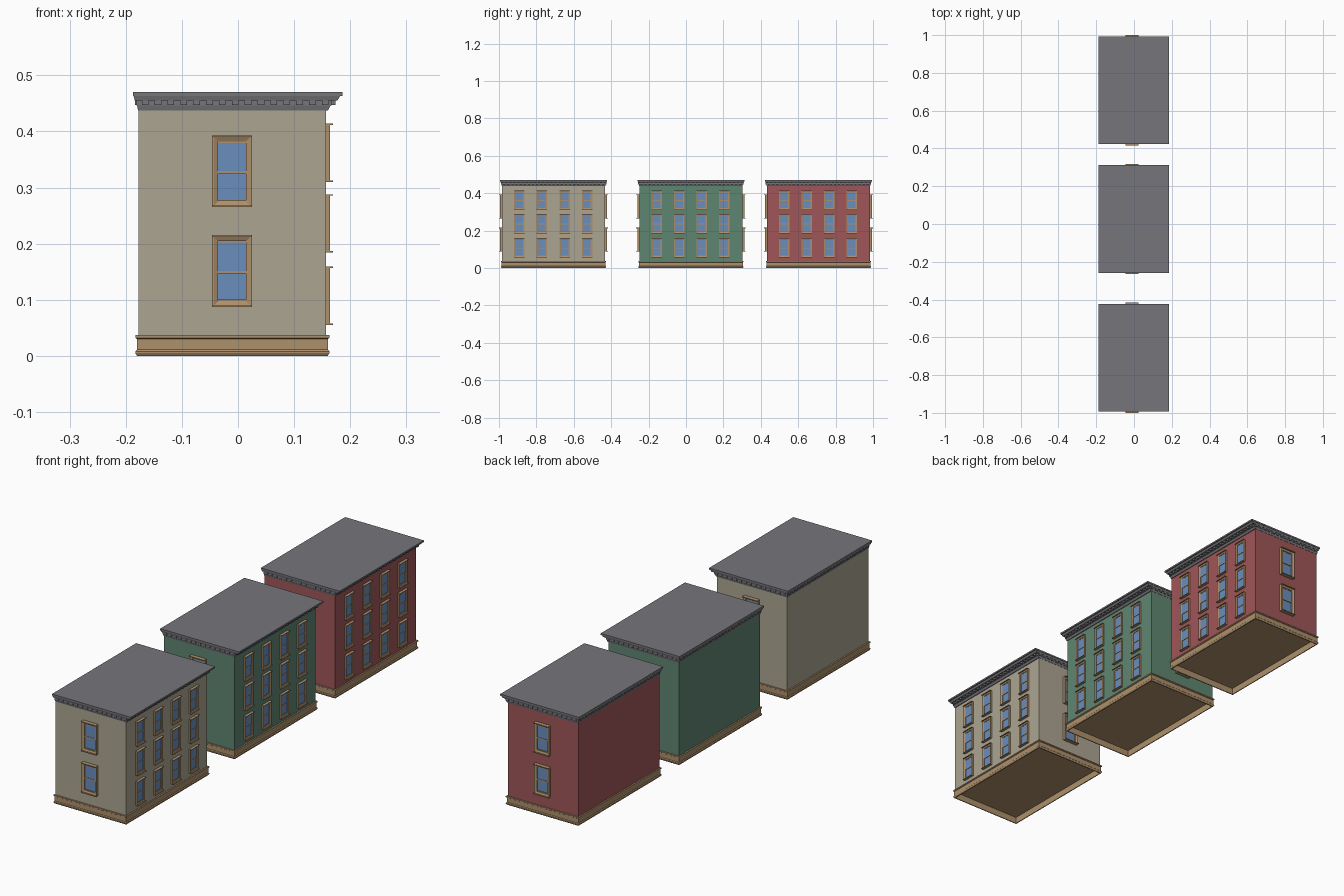
import bpy, bmesh
from mathutils import Matrix, Vector

if "Cube" in bpy.data.objects:
    bpy.data.objects.remove(bpy.data.objects["Cube"])


def material(name, r, g, b):
    lin = [((c / 255 + 0.055) / 1.055) ** 2.4 for c in (r, g, b)]
    m = bpy.data.materials.new(name)
    m.diffuse_color = (*lin, 1)
    m.use_nodes = True
    m.node_tree.nodes["Principled BSDF"].inputs["Base Color"].default_value = m.diffuse_color
    return m


CREAM = material("cream_wall", 172, 165, 145)
GREEN = material("green_wall", 95, 134, 113)
RED = material("red_wall", 160, 86, 88)
ROOF = material("roof_grey", 118, 117, 122)
TAN = material("tan_trim", 174, 144, 108)
GLASS = material("window_blue", 106, 143, 190)


def loft(bm, loops, cap_start=False, cap_end=False, mat=Matrix(), idx=0):
    """Skin a stack of rectangles (x0, x1, y0, y1, z)."""
    rings = [[bm.verts.new(mat @ Vector(p)) for p in
              ((x0, y0, z), (x1, y0, z), (x1, y1, z), (x0, y1, z))]
             for x0, x1, y0, y1, z in loops]
    for a, b in zip(rings, rings[1:]):
        for i in range(4):
            j = (i + 1) % 4
            bm.faces.new((a[i], a[j], b[j], b[i])).material_index = idx
    if cap_start:
        bm.faces.new(rings[0][::-1]).material_index = idx
    if cap_end:
        bm.faces.new(rings[-1]).material_index = idx


def box(bm, x0, x1, y0, y1, z0, z1, mat=Matrix(), idx=0):
    loft(bm, [(x0, x1, y0, y1, z0), (x0, x1, y0, y1, z1)], True, True, mat, idx)


def finish(bm, name, mats, y):
    me = bpy.data.meshes.new(name)
    bm.to_mesh(me)
    bm.free()
    for m in mats:
        me.materials.append(m)
    ob = bpy.data.objects.new(name, me)
    ob.location.y = y
    bpy.context.collection.objects.link(ob)


# wall extents of one building
X0, X1, Y, = -0.177, 0.157, 0.275


def grow(o, r, z):
    return (X0 - o, X1 + r, -Y - o, Y + o, z)


def facing(u, n, origin):
    """Matrix taking (across, up, out) to a wall."""
    u, n = Vector(u), Vector(n)
    m = Matrix((u, (0, 0, 1), n)).transposed().to_4x4()
    m.translation = Vector(origin)
    return m


def window(bm, m, w, h, out, cap):
    a, b, t = w / 2, h / 2, w * 0.15
    s = t * 0.3

    def r(i, z):
        return (-a + i, a - i, -b + i, b - i, z)
    # moulded casing, sloping inward
    loft(bm, [r(0, -0.001), r(0, out), r(s, out), r(t, out * 0.7), r(t, 0.0005)], mat=m)
    # head and sill lips
    for v in (b - s, -b):
        box(bm, -a, a, v, v + s, 0, cap, m)
    # glass, lower sash set back, and meeting rail
    g = a - t
    box(bm, -g, g, 0, b - t, 0, out * 0.35, m, 1)
    box(bm, -g, g, -b + t, 0, 0, out * 0.2, m, 1)
    box(bm, -g, g, -0.035 * h, 0.005 * h, 0, out * 0.5, m)
    # bottom and top sash rails
    for v in (-b + t, b - t - 0.02 * h):
        box(bm, -g, g, v, v + 0.02 * h, 0, out * 0.45, m)


def building(colour, wall, y):
    # walls
    bm = bmesh.new()
    loft(bm, [grow(0, 0, 0.03), grow(0, 0, 0.445)], True, True)
    finish(bm, colour + "_walls", [wall], y)

    # plinth: hollow underneath, with rounded foot and ledge
    bm = bmesh.new()
    loft(bm, [grow(-0.001, -0.001, 0.028), grow(-0.001, -0.001, 0), grow(0.003, 0.003, 0),
              grow(0.006, 0.006, 0.005), grow(0.006, 0.006, 0.008), grow(0.003, 0.003, 0.011),
              grow(0.003, 0.003, 0.030), grow(0.006, 0.006, 0.032), grow(0.006, 0.006, 0.037),
              grow(-0.001, -0.001, 0.037)], True)
    finish(bm, colour + "_plinth", [TAN], y)

    # stepped cornice and flat roof
    bm = bmesh.new()
    loft(bm, [grow(0, 0, 0.437), grow(0.001, 0.003, 0.437), grow(0.003, 0.008, 0.446),
              grow(0.0035, 0.010, 0.446), grow(0.0035, 0.010, 0.455), grow(0.007, 0.020, 0.455),
              grow(0.009, 0.025, 0.463), grow(0.0105, 0.0295, 0.463),
              grow(0.0105, 0.0295, 0.470)], False, True)
    finish(bm, colour + "_cornice_roof", [ROOF], y)

    # dentil blocks under the cornice
    bm = bmesh.new()
    n = 15
    for i in range(n):
        c = X0 + (i + 0.5) * (X1 + 0.01 - X0) / n
        for s in (-1, 1):
            ys = sorted((s * Y, s * (Y + 0.0068)))
            box(bm, c - 0.006, c + 0.006, *ys, 0.447, 0.456)
    n = 25
    for i in range(n):
        c = -Y + (i + 0.5) * 2 * Y / n
        box(bm, X1, X1 + 0.017, c - 0.006, c + 0.006, 0.447, 0.456)
        box(bm, X0 - 0.0068, X0, c - 0.006, c + 0.006, 0.447, 0.456)
    finish(bm, colour + "_dentils", [ROOF], y)

    # windows on the long right side
    bm = bmesh.new()
    for z in (0.107, 0.236, 0.362):
        for c in (-0.183, -0.062, 0.059, 0.179):
            window(bm, facing((0, 1, 0), (1, 0, 0), (X1, c, z)), 0.056, 0.104, 0.007, 0.012)
    finish(bm, colour + "_side_windows", [TAN, GLASS], y)

    # two windows on each end
    bm = bmesh.new()
    for z in (0.151, 0.329):
        for s in (-1, 1):
            window(bm, facing((-s, 0, 0), (0, s, 0), (-0.0105, s * Y, z)),
                   0.071, 0.128, 0.011, 0.017)
    finish(bm, colour + "_end_windows", [TAN, GLASS], y)


building("cream", CREAM, -0.708)
building("green", GREEN, 0.026)
building("red", RED, 0.708)
